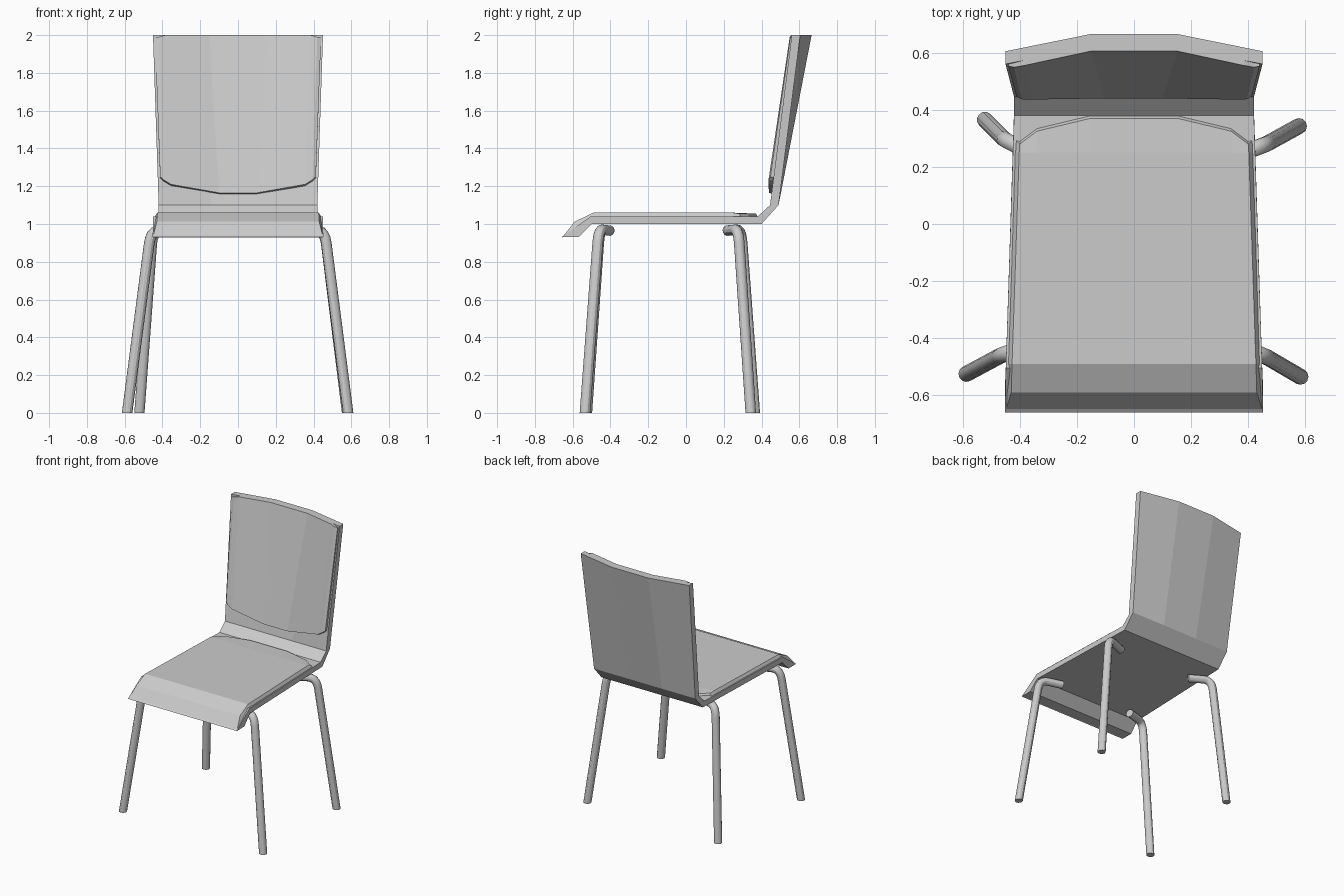
import bpy, bmesh
from mathutils import Vector

if "Cube" in bpy.data.objects:
    bpy.data.objects.remove(bpy.data.objects["Cube"])


def loft(name, loops):
    """Solid skinned through closed loops of equal length."""
    bm = bmesh.new()
    rings = [[bm.verts.new(p) for p in loop] for loop in loops]
    n = len(rings[0])
    for a, b in zip(rings, rings[1:]):
        for i in range(n):
            j = (i + 1) % n
            bm.faces.new((a[i], a[j], b[j], b[i]))
    bm.faces.new(rings[0])
    bm.faces.new(rings[-1])
    bmesh.ops.recalc_face_normals(bm, faces=bm.faces)
    mesh = bpy.data.meshes.new(name)
    bm.to_mesh(mesh)
    bm.free()
    ob = bpy.data.objects.new(name, mesh)
    bpy.context.collection.objects.link(ob)
    return ob


# One-piece shell: underside y, z / upper side y, z / half width / bow of the middle
shell_rows = [
    (-.57, .93, -.66, .93, .452, 0),
    (-.50, 1.0, -.505, 1.04, .449, 0),
    (.40, 1.0, .38, 1.04, .42, 0),
    (.49, 1.10, .445, 1.10, .42, 0),
    (.605, 2.0, .56, 2.0, .45, .06),
]
loops = []
for by, bz, ty, tz, w, bow in shell_rows:
    cols = [(-w, 0), (-.34 * w, bow), (.34 * w, bow), (w, 0)]
    under = [(x, by + b, bz) for x, b in cols]
    upper = [(x, ty + b, tz) for x, b in cols]
    loops.append(under + upper[::-1])
loft("shell", loops)

# Seat pad: rows run front to back, with sloping side edges and a curved rear edge
seat_rows = [
    (-.655, .93, .93, .45, .45),
    (-.59, 1.012, .965, .43, .451),
    (-.49, 1.06, 1.03, .427, .447),
    (.25, 1.06, 1.03, .402, .424),
]
fractions = (-1, -.85, -.38, .38, .85, 1)
rear_y = (.28, .325, .37, .37, .325, .28)
loops = []
for y, z, zb, w, wb in seat_rows:
    loops.append([(-wb, y, zb - .002)] + [(f * w, y, z) for f in fractions] + [(wb, y, zb - .002)])
for z, dy in ((1.055, 0), (1.035, .012)):
    loops.append([(-.42, .30 + dy, 1.03)]
                 + [(f * .40, y + dy, z) for f, y in zip(fractions, rear_y)]
                 + [(.42, .30 + dy, 1.03)])
loft("seat_pad", loops)

# Backrest pad: columns run left to right, lower edge dips in the middle
back_cols = [  # x low, x high, low z, front y low, front y high, top z
    (-.412, -.440, 1.25, .447, .553, 1.99),
    (-.395, -.420, 1.235, .437, .549, 1.99),
    (-.355, -.385, 1.21, .436, .555, 2.0),
    (-.10, -.153, 1.165, .440, .605, 2.0),
]
back_cols += [(-a, -b, *rest) for a, b, *rest in reversed(back_cols)]
loops = []
for xl, xh, zl, yl, yh, zt in back_cols:
    loops.append([(xl, yl, zl), (xl, yl + .025, zl - .008),
                  (xh, yh + .022, zt), (xh, yh, zt)])
loft("backrest_pad", loops)


def leg(name, foot, corner, end):
    """Bent round tube from the floor to a short bar under the seat."""
    f, c, e = Vector(foot), Vector(corner), Vector(end)
    a = c + (f - c).normalized() * .075
    b = c + (e - c).normalized() * .06
    bend = [a * (1 - t) ** 2 + c * 2 * t * (1 - t) + b * t * t for t in (i / 5 for i in range(6))]
    pts = [f] + bend + [e]
    cu = bpy.data.curves.new(name, 'CURVE')
    cu.dimensions = '3D'
    cu.bevel_depth = .028
    cu.bevel_resolution = 4
    cu.use_fill_caps = True
    sp = cu.splines.new('POLY')
    sp.points.add(len(pts) - 1)
    for p, co in zip(sp.points, pts):
        p.co = (*co, 1)
    tmp = bpy.data.objects.new(name + "_path", cu)
    bpy.context.collection.objects.link(tmp)
    dg = bpy.context.evaluated_depsgraph_get()
    mesh = bpy.data.meshes.new_from_object(tmp.evaluated_get(dg))
    bpy.data.objects.remove(tmp)
    for v in mesh.vertices:      # flat foot on the floor
        if v.co.z < .02:
            v.co.z = 0
    ob = bpy.data.objects.new(name, mesh)
    bpy.context.collection.objects.link(ob)
    bpy.ops.object.select_all(action='DESELECT')
    ob.select_set(True)
    bpy.context.view_layer.objects.active = ob
    bpy.ops.object.shade_smooth_by_angle()


# Legs: the rear left one stands closer in than the others
leg("front_right_leg", (.583, -.535, 0), (.458, -.462, .972), (.30, -.405, .965))
leg("front_left_leg", (-.587, -.525, 0), (-.460, -.457, .972), (-.30, -.405, .965))
leg("rear_right_leg", (.578, .343, 0), (.458, .277, .972), (.30, .22, .965))
leg("rear_left_leg", (-.522, .365, 0), (-.450, .293, .972), (-.30, .22, .965))
